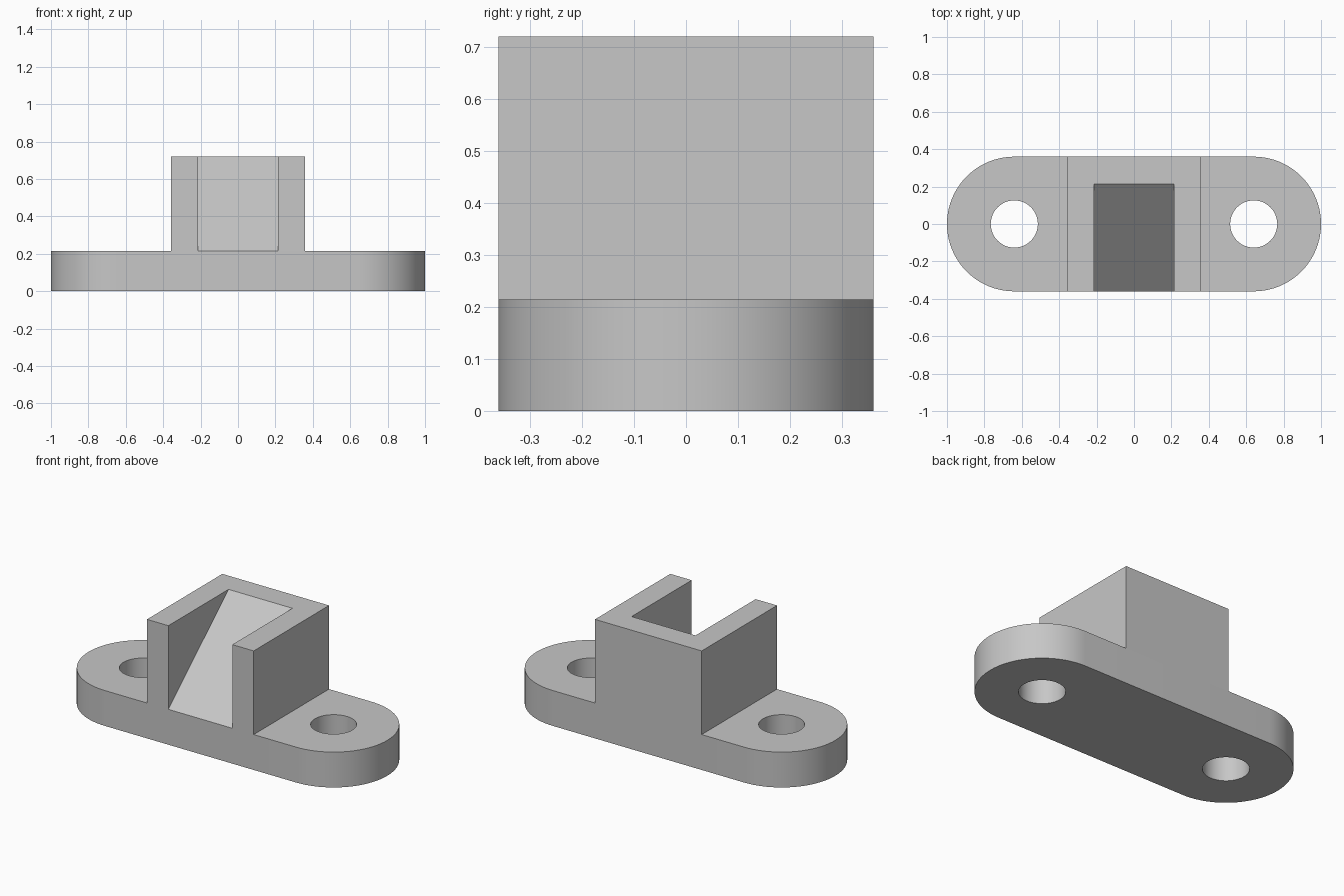
import bpy
import bmesh
from math import pi, sin, cos, radians
from mathutils import Vector

default_cube = bpy.data.objects.get("Cube")
if default_cube:
    bpy.data.objects.remove(default_cube, do_unlink=True)

RADIUS = 0.36       # plate end radius, also half depth
HOLE_X = 0.64       # hole centres and plate end centres
HOLE_R = 0.126
PLATE_H = 0.214
TOP = 0.72
BLOCK_X = 0.357     # half width of the raised block
SLOT_X = 0.214      # half width of the slot
SLOT_BACK = 0.215   # where the ramp reaches the top

grey = bpy.data.materials.new("light grey")
grey.use_nodes = True
colour = (0.57, 0.57, 0.57, 1)
grey.diffuse_color = colour
grey.node_tree.nodes["Principled BSDF"].inputs["Base Color"].default_value = colour


def prism(name, outline, depth):
    """Extrude a closed 3D outline along the depth vector."""
    bm = bmesh.new()
    base = bm.faces.new([bm.verts.new(p) for p in outline])
    new = bmesh.ops.extrude_face_region(bm, geom=[base], use_keep_orig=True)
    moved = [v for v in new["geom"] if isinstance(v, bmesh.types.BMVert)]
    bmesh.ops.translate(bm, verts=moved, vec=Vector(depth))
    bmesh.ops.recalc_face_normals(bm, faces=bm.faces)
    mesh = bpy.data.meshes.new(name)
    bm.to_mesh(mesh)
    bm.free()
    mesh.materials.append(grey)
    obj = bpy.data.objects.new(name, mesh)
    bpy.context.collection.objects.link(obj)
    return obj


def arc(x, radius, start, sweep, steps, z):
    return [(x + radius * cos(start + sweep * i / steps),
             radius * sin(start + sweep * i / steps), z) for i in range(steps + 1)]


def cut(obj, cutter):
    """Subtract the cutter, then remove it."""
    cutter.hide_render = True
    mod = obj.modifiers.new("cut", "BOOLEAN")
    mod.operation = "DIFFERENCE"
    mod.solver = "EXACT"
    mod.object = cutter
    bpy.context.view_layer.objects.active = obj
    bpy.ops.object.modifier_apply(modifier=mod.name)
    bpy.data.objects.remove(cutter, do_unlink=True)


# Base plate with rounded ends and a bolt hole in each
outline = arc(HOLE_X, RADIUS, -pi / 2, pi, 40, 0) + arc(-HOLE_X, RADIUS, pi / 2, pi, 40, 0)
plate = prism("base_plate", outline, (0, 0, PLATE_H))
for side in (-1, 1):
    circle = arc(side * HOLE_X, HOLE_R, 0, 2 * pi, 48, -0.1)[:-1]
    cut(plate, prism("hole_cutter", circle, (0, 0, PLATE_H + 0.2)))

# Raised block
footprint = [(-BLOCK_X, -RADIUS, PLATE_H), (BLOCK_X, -RADIUS, PLATE_H),
             (BLOCK_X, RADIUS, PLATE_H), (-BLOCK_X, RADIUS, PLATE_H)]
block = prism("ramp_block", footprint, (0, 0, TOP - PLATE_H))

# Slot open at front and top, leaving a sloping ramp floor
low = Vector((-SLOT_X, -RADIUS, PLATE_H))
high = Vector((-SLOT_X, SLOT_BACK, TOP))
slope = (high - low) * 0.2
front, back = low - slope, high + slope
wedge = [front, back, (-SLOT_X, front.y, back.z)]
cut(block, prism("slot_cutter", wedge, (2 * SLOT_X, 0, 0)))

# Smooth round walls, sharp edges elsewhere
bpy.ops.object.select_all(action="DESELECT")
for obj in (plate, block):
    obj.select_set(True)
bpy.context.view_layer.objects.active = plate
bpy.ops.object.shade_smooth_by_angle(angle=radians(30))
